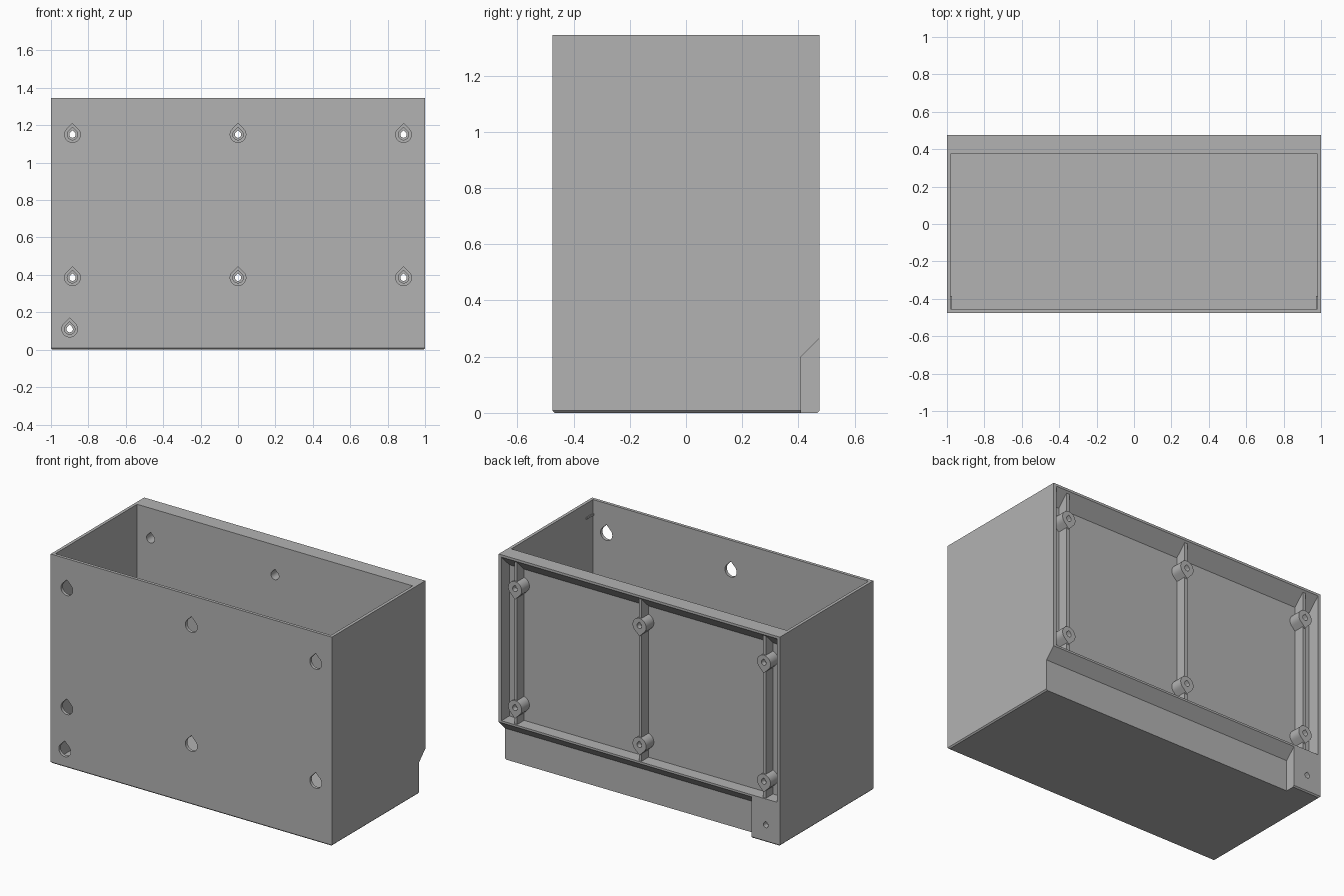
import bpy
import bmesh
import math

if "Cube" in bpy.data.objects:
    bpy.data.objects.remove(bpy.data.objects["Cube"], do_unlink=True)

W, D, H = 1.0, 0.475, 1.345      # half width, half depth, height
WALL = 0.02
PANEL = 0.395                    # outer face of the recessed back panel
BACK_IN = 0.375                  # inner face of the back wall
RIBS = (-0.885, 0.0, 0.885)
BOSS_Z = (0.385, 1.15)

grey = bpy.data.materials.new("mid grey")
grey.use_nodes = True
grey.diffuse_color = (0.45, 0.45, 0.45, 1)
grey.node_tree.nodes["Principled BSDF"].inputs["Base Color"].default_value = (0.45, 0.45, 0.45, 1)


def prism(name, points, axis, start, end):
    """Extrude a profile: (y, z) points along x, or (x, z) points along y."""
    def place(p, t):
        return (t, p[0], p[1]) if axis == "x" else (p[0], t, p[1])
    bm = bmesh.new()
    ends = [[bm.verts.new(place(p, t)) for p in points] for t in (start, end)]
    for ring in ends:
        bm.faces.new(ring)
    n = len(points)
    for i in range(n):
        j = (i + 1) % n
        bm.faces.new((ends[0][i], ends[0][j], ends[1][j], ends[1][i]))
    bmesh.ops.recalc_face_normals(bm, faces=bm.faces)
    mesh = bpy.data.meshes.new(name)
    bm.to_mesh(mesh)
    bm.free()
    mesh.materials.append(grey)
    obj = bpy.data.objects.new(name, mesh)
    bpy.context.collection.objects.link(obj)
    return obj


def box(name, x, y, z):
    return prism(name, [(y[0], z[0]), (y[1], z[0]), (y[1], z[1]), (y[0], z[1])], "x", *x)


def teardrop(name, x, z, r, y, tip=1):
    """Round profile with a 45 degree point, running along y."""
    arc = [math.radians(135 + 270 * i / 24) for i in range(25)]
    pts = [(x + r * math.cos(a), z + tip * r * math.sin(a)) for a in arc]
    return prism(name, pts + [(x, z + tip * r * math.sqrt(2))], "y", *y)


def combine(target, tool, operation):
    mod = target.modifiers.new(tool.name, "BOOLEAN")
    mod.operation, mod.solver, mod.object = operation, "EXACT", tool
    bpy.context.view_layer.objects.active = target
    bpy.ops.object.modifier_apply(modifier=mod.name)
    bpy.data.objects.remove(tool, do_unlink=True)


# Outer block with a slight chamfer around the base
case = box("open_case", (-W, W), (-D, D), (0, H))
bm = bmesh.new()
bm.from_mesh(case.data)
base = [e for e in bm.edges if all(v.co.z < 0.001 for v in e.verts)]
bmesh.ops.bevel(bm, geom=base, offset=0.008, segments=1, affect="EDGES")
bm.to_mesh(case.data)
bm.free()

# Open cavity
combine(case, box("cavity", (-W + WALL, W - WALL), (-D + WALL, BACK_IN), (WALL, H + 0.1)), "DIFFERENCE")

# Stepped lower back, leaving a solid foot at one end
step = [(0.41, -0.1), (0.6, -0.1), (0.6, 0.39), (0.41, 0.2)]
combine(case, prism("back_step", step, "x", -0.8, W + 0.1), "DIFFERENCE")


# Back recess with a sloped top: shallow over the ribs, deep between them
def recess(x0, x1, y):
    z0, z1 = 0.278, 1.33
    pts = [(y, z0), (0.5, z0), (0.5, z1 + 0.5 - D), (y, z1 - D + y)]
    combine(case, prism("recess", pts, "x", x0, x1), "DIFFERENCE")


inner = W - WALL
recess(-inner, inner, 0.465)
edges = [-inner] + [x + s * 0.01 for x in RIBS for s in (-1, 1)] + [inner]
for x0, x1 in zip(edges[::2], edges[1::2]):
    recess(x0, x1, PANEL)

# Screw bosses on the ribs
spots = [(x, z) for x in RIBS for z in BOSS_Z]
for x, z in spots:
    combine(case, teardrop("boss", x, z, 0.048, (0.385, 0.474), -1), "UNION")

# Access holes in the front, counterbores and screw holes in the back
for x, z in spots + [(-0.9, 0.11)]:
    combine(case, teardrop("access_hole", x, z, 0.042, (-0.6, -0.4)), "DIFFERENCE")
    combine(case, teardrop("counterbore", x, z, 0.028, (0.3, 0.44)), "DIFFERENCE")
    combine(case, teardrop("screw_hole", x, z, 0.017, (0.3, 0.6)), "DIFFERENCE")

# Small catch ridges inside the end walls
for side in (-1, 1):
    xs = sorted((side * (inner + 0.005), side * (inner - 0.006)))
    combine(case, box("catch_ridge", xs, (-0.458, -0.385), (1.245, 1.257)), "UNION")

# Keep round holes smooth and corners crisp
bpy.ops.object.select_all(action="DESELECT")
case.select_set(True)
bpy.context.view_layer.objects.active = case
bpy.ops.object.shade_smooth_by_angle(angle=math.radians(25))
